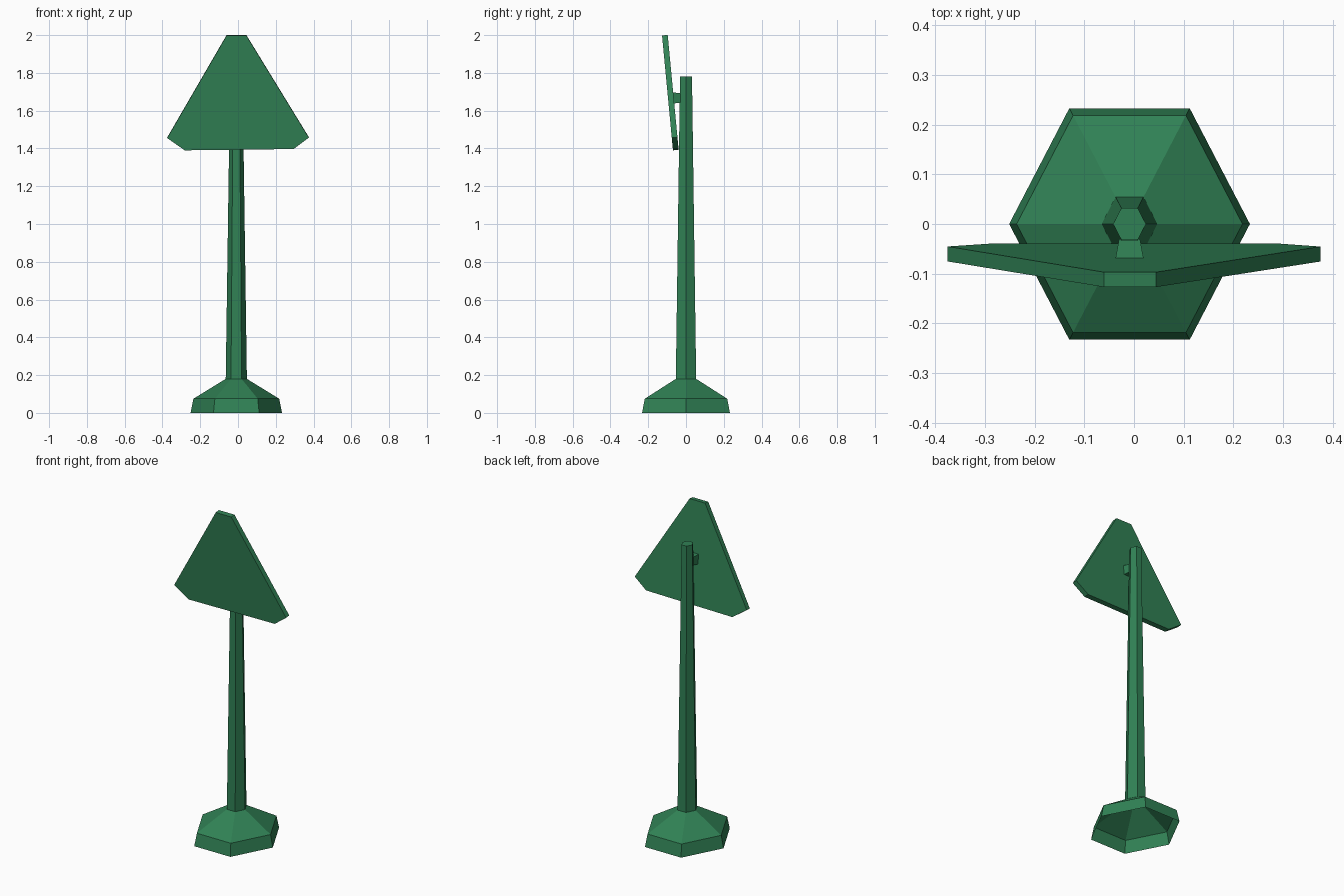
import bpy, bmesh
from math import cos, sin, pi

if "Cube" in bpy.data.objects:
    bpy.data.objects.remove(bpy.data.objects["Cube"])

green = bpy.data.materials.new("green_paint")
green.diffuse_color = (0.03, 0.22, 0.09, 1)
green.use_nodes = True
green.node_tree.nodes["Principled BSDF"].inputs["Base Color"].default_value = green.diffuse_color


def loft(name, rings, cap_start=True, cap_end=True):
    """Skin a list of equal-length point rings into a flat-shaded object."""
    bm = bmesh.new()
    loops = [[bm.verts.new(p) for p in ring] for ring in rings]
    n = len(rings[0])
    for a, b in zip(loops, loops[1:]):
        for i in range(n):
            j = (i + 1) % n
            bm.faces.new((a[i], a[j], b[j], b[i]))
    if cap_start:
        bm.faces.new(loops[0][::-1])
    if cap_end:
        bm.faces.new(loops[-1])
    if cap_start or cap_end:
        bmesh.ops.recalc_face_normals(bm, faces=bm.faces)
    mesh = bpy.data.meshes.new(name)
    bm.to_mesh(mesh)
    bm.free()
    mesh.materials.append(green)
    obj = bpy.data.objects.new(name, mesh)
    bpy.context.collection.objects.link(obj)
    return obj


CX = -0.009  # post axis sits slightly off centre


def hexagon(r, z):
    return [(CX + r * cos(i * pi / 3), 1.11 * r * sin(i * pi / 3), z) for i in range(6)]


# Flared hexagonal foot and tapering post in one skin, open underneath
loft("base_and_post",
     [hexagon(r, z) for r, z in ((0.242, 0), (0.227, 0.075), (0.056, 0.18), (0.033, 1.78))],
     cap_start=False)

# Tilted triangular sign plate with clipped corners
SLOPE = 0.0951
outline = [(-0.06, 1.998), (-0.375, 1.455), (-0.282, 1.39),
           (0.295, 1.397), (0.375, 1.457), (0.044, 1.998)]


def plate(offset):
    return [(x, -0.127 + (2 - z) * SLOPE + offset, z + offset * SLOPE) for x, z in outline]


loft("sign_plate", [plate(0), plate(0.03)])


# Small bracket widening from the post to the plate
def bracket_end(half, y, z0, z1):
    return [(CX - half, y, z0), (CX + half, y, z0), (CX + half, y, z1), (CX - half, y, z1)]


loft("bracket", [bracket_end(0.028, -0.068, 1.638, 1.697),
                 bracket_end(0.021, -0.03, 1.642, 1.692)])
